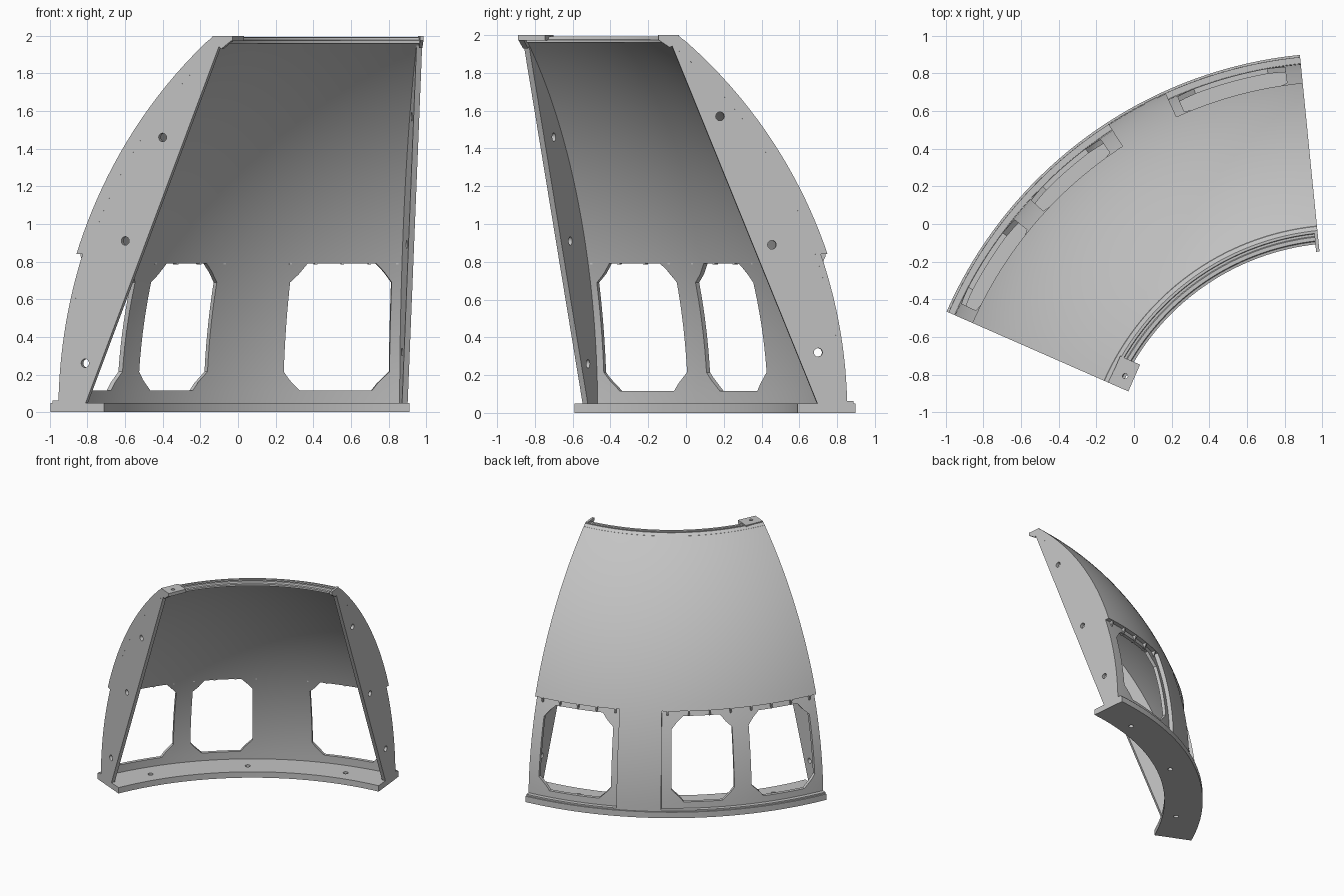
import bpy, bmesh, math
from mathutils import Vector

if "Cube" in bpy.data.objects:
    bpy.data.objects.remove(bpy.data.objects["Cube"])

CX, CY = 1.11, -1.39          # axis of the dome
A0, A1 = 95.7, 156.3          # sector limits in degrees
ARC_C = -0.323                # radial centre of the profile arc
R_OUT, R_REC, R_IN = 2.612, 2.578, 2.55
Z_BASE, Z_TOP, Z_LEDGE = 0.05, 1.975, 0.84

grey = bpy.data.materials.new("light_grey")
grey.diffuse_color = (0.55, 0.55, 0.55, 1)
grey.use_nodes = True
grey.node_tree.nodes["Principled BSDF"].inputs["Base Color"].default_value = grey.diffuse_color


def P(r, a, z, off=0.0):
    """Cylindrical point, shifted sideways by off along increasing angle."""
    t = math.radians(a)
    return Vector((CX + r * math.cos(t) - off * math.sin(t),
                   CY + r * math.sin(t) + off * math.cos(t), z))


def arc_r(R, z):
    return ARC_C + math.sqrt(R * R - z * z)


def arc(R, z0, z1, n):
    zs = [z0 + (z1 - z0) * i / n for i in range(n + 1)]
    return [(arc_r(R, z), z) for z in zs]


def skin(name, rings):
    """Solid through a list of equal closed loops."""
    bm = bmesh.new()
    loops = [[bm.verts.new(p) for p in ring] for ring in rings]
    for a, b in zip(loops, loops[1:]):
        for i in range(len(a)):
            j = (i + 1) % len(a)
            bm.faces.new((a[i], a[j], b[j], b[i]))
    bm.faces.new(loops[0])
    bm.faces.new(loops[-1])
    bmesh.ops.recalc_face_normals(bm, faces=bm.faces)
    me = bpy.data.meshes.new(name)
    bm.to_mesh(me)
    bm.free()
    ob = bpy.data.objects.new(name, me)
    bpy.context.collection.objects.link(ob)
    me.materials.append(grey)
    return ob


def sweep(name, profile, a0=A0, a1=A1, n=48):
    return skin(name, [[P(r, a0 + (a1 - a0) * i / n, z) for r, z in profile]
                       for i in range(n + 1)])


def plate(name, profile, a, o0, o1):
    """Flat radial plate between two sideways offsets."""
    return skin(name, [[P(r, a, z, o) for r, z in profile] for o in (o0, o1)])


def circle(u, v, rad, n=16):
    return [(u + rad * math.cos(2 * math.pi * i / n),
             v + rad * math.sin(2 * math.pi * i / n)) for i in range(n)]


def upright_hole(r, a, z0, z1, rad):
    c = P(r, a, 0)
    return skin("hole_cutter", [[Vector((x, y, z)) for x, y in circle(c.x, c.y, rad)]
                                for z in (z0, z1)])


def cut(ob, cutters):
    bpy.context.view_layer.objects.active = ob
    for c in cutters:
        m = ob.modifiers.new("cut", 'BOOLEAN')
        m.operation, m.solver, m.object = 'DIFFERENCE', 'EXACT', c
        bpy.ops.object.modifier_apply(modifier=m.name)
        bpy.data.objects.remove(c)


# Dome shell with recessed panels and chamfered windows
shell = sweep("dome_shell", arc(R_OUT, Z_BASE, Z_TOP, 32) + arc(R_IN, Z_TOP, Z_BASE, 32))
recess = arc(R_REC, 0.062, Z_LEDGE, 13) + [(2.6, Z_LEDGE), (2.6, 0.062)]
panels = [(A0 - 1, 114.3, 15), (123.0, A1 + 1, 27)]
cut(shell, [sweep("recess_cutter", recess, a, b, n) for a, b, n in panels])


def window(a, b, z0=0.115, z1=0.79, da=2.4, dz=0.1):
    pts = [(a + da, z0), (b - da, z0), (b, z0 + dz), (b, z1 - dz),
           (b - da, z1), (a + da, z1), (a, z1 - dz), (a, z0 + dz)]
    return skin("window_cutter", [[P(r, u, z) for u, z in pts] for r in (1.85, 2.5)])


cut(shell, [window(97.9, 113.0), window(125.0, 137.5), window(141.0, 154.5)])

# Base flange with bolt holes
flange = sweep("base_flange", [(1.99, 0), (2.3, 0), (2.3, Z_BASE), (1.99, Z_BASE)])
cut(flange, [upright_hole(2.1, a, -0.1, 0.2, 0.02) for a in (105, 126, 147)])

# Radial end plates with bolt holes
side = arc(R_IN, Z_BASE, 1.95, 32) + [(2.096, Z_BASE)]
for name, a, s, holes in (
        ("end_plate_right", A0, 1, ((1.578, 1.57), (1.854, 0.89), (2.10, 0.32))),
        ("end_plate_left", A1, -1, ((1.65, 1.46), (1.867, 0.91), (2.10, 0.26)))):
    ob = plate(name, side, a, 0, s * 0.03)
    cut(ob, [plate("hole_cutter", circle(r, z, 0.023), a, -0.1, 0.1) for r, z in holes])

# Stepped rim round the top opening
sweep("top_rim", [(1.29, 1.96), (1.39, 1.97), (1.362, 1.993), (1.348, 1.993), (1.345, 1.978),
                  (1.333, 1.978), (1.328, 1.992), (1.308, 1.992), (1.304, 1.978), (1.29, 1.975)])

# Locating tabs at the ends of the rim
tab = plate("left_tab", [(1.245, 1.972), (1.245, 2.0), (1.36, 2.0), (1.36, 1.972)], A1, 0, -0.155)
cut(tab, [upright_hole(1.295, 153.3, 1.9, 2.1, 0.014)])
plate("left_tab_gusset", [(1.25, 1.975), (1.36, 1.975), (1.31, 1.93)], A1, 0, -0.03)
plate("right_tab", [(1.25, 1.975), (1.25, 2.0), (1.36, 2.0), (1.36, 1.96), (1.31, 1.935)],
      A0, 0, 0.018)

# Small ribs under the ledge above the windows
rib = [(2.10, 0.85), (2.145, 0.85), (2.145, 0.83), (2.125, 0.785), (2.10, 0.785)]
for a, b, n in ((97.2, 113.3, 5), (124.2, 155.0, 8)):
    for i in range(n):
        plate("ledge_rib", rib, a + (b - a) * i / (n - 1), -0.007, 0.007)

# Smooth the curved skins, keep the edges sharp
for ob in list(bpy.context.scene.objects):
    bpy.ops.object.select_all(action='DESELECT')
    ob.select_set(True)
    bpy.context.view_layer.objects.active = ob
    bpy.ops.object.shade_smooth_by_angle(angle=math.radians(25))
